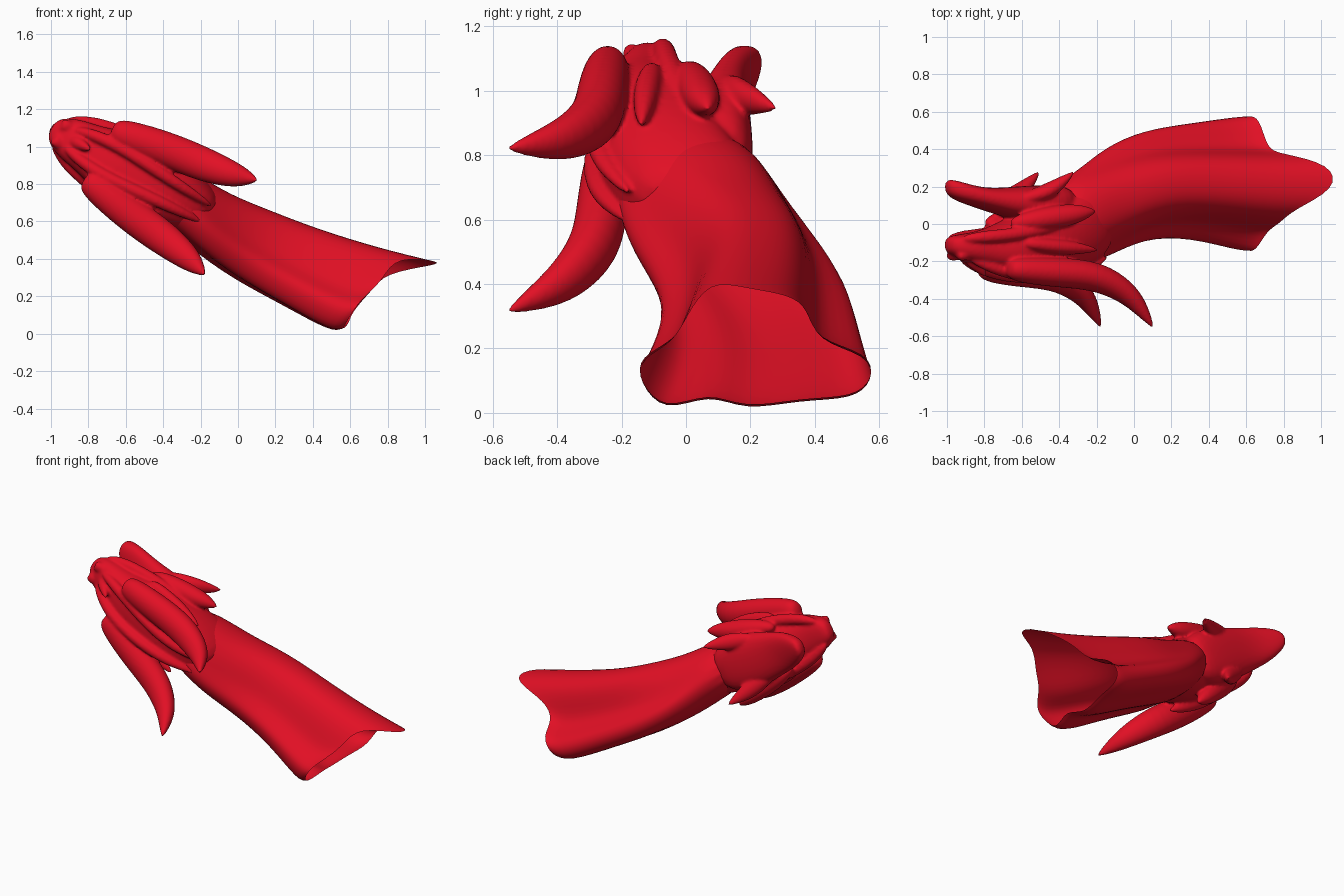
import bpy, bmesh, math
from mathutils import Vector

if "Cube" in bpy.data.objects:
    bpy.data.objects.remove(bpy.data.objects["Cube"])

red = bpy.data.materials.new("crimson red")
red.diffuse_color = (0.76, 0.005, 0.018, 1)
red.use_nodes = True
red.node_tree.nodes["Principled BSDF"].inputs["Base Color"].default_value = red.diffuse_color

# Head frame: the head lies rolled on its side, its crown facing -y
O = Vector((-0.05, 0, 0.575))
F = Vector((-0.875, 0, 0.484))
L = Vector((0.484, 0, 0.875))
U = Vector((0, -1, 0))
head_parts = []


def head(s, w, h):
    return O + F * s + L * w + U * h


def loft(name, rings, cap=(True, True), levels=2):
    """Skin a list of equal rings and smooth it."""
    bm = bmesh.new()
    vs = [[bm.verts.new(p) for p in r] for r in rings]
    n = len(vs[0])
    for a, b in zip(vs, vs[1:]):
        for i in range(n):
            j = (i + 1) % n
            bm.faces.new((a[i], a[j], b[j], b[i]))
    for flag, ring in zip(cap, (vs[0], vs[-1])):
        if flag:
            bm.faces.new(ring)
    bmesh.ops.recalc_face_normals(bm, faces=bm.faces)
    me = bpy.data.meshes.new(name)
    bm.to_mesh(me)
    bm.free()
    me.materials.append(red)
    for p in me.polygons:
        p.use_smooth = True
    ob = bpy.data.objects.new(name, me)
    bpy.context.collection.objects.link(ob)
    m = ob.modifiers.new("smooth", 'SUBSURF')
    m.levels = m.render_levels = levels
    return ob


def shell(name, stations, power=0.8, n=14):
    """Head volume from stations (s, half width, low h, high h)."""
    rings = []
    for s, w, lo, hi in stations:
        ring = []
        for i in range(n):
            t = 2 * math.pi * i / n
            c, d = math.cos(t), math.sin(t)
            c = math.copysign(abs(c) ** power, c)
            d = math.copysign(abs(d) ** power, d)
            ring.append(head(s, w * c * 1.03, (lo + hi) / 2 + (hi - lo) / 2 * d * 1.03))
        rings.append(ring)
    head_parts.append(loft(name, rings))


def spike(name, path, flat=1.0, sides=(1, -1), n=10):
    """Tapered tube along (s, w, h, radius), mirrored across the head."""
    for sg in sides:
        pts = [head(s, w * sg, h) for s, w, h, r in path]
        rings = []
        for i, p in enumerate(pts):
            t = (pts[min(i + 1, len(pts) - 1)] - pts[max(i - 1, 0)]).normalized()
            a = (L - t * L.dot(t)).normalized()
            b = t.cross(a)
            r = path[i][3] * 1.05
            rings.append([p + a * r * math.cos(k * 2 * math.pi / n)
                          + b * r * flat * math.sin(k * 2 * math.pi / n) for k in range(n)])
        head_parts.append(loft(name + ("_left" if sg > 0 else "_right"), rings))


# Neck: open tube; stations are bottom (x,z), top (x,z), y range, share of lobed section
lobed = [(-.01, .17), (.1, -.05), (.3, .1), (.45, -.03), (.7, .05), (.93, .05), (1.02, .18), (1.0, .36),
         (.76, .44), (.73, .75), (.65, .96), (.46, 1.01), (.3, .95), (.2, .7), (.15, .44), (-.01, .33)]
stations = [((.5, .005), (.76, .46), -.14, .57, 1), ((.25, .145), (.42, .565), -.07, .535, .9),
            ((0, .275), (.18, .66), -.075, .505, .75), ((-.2, .41), (-.05, .75), -.18, .42, .5),
            ((-.35, .54), (-.2, .85), -.23, .30, .15), ((-.5, .68), (-.38, .92), -.22, .20, 0)]


def neck_ring(st):
    (bx, bz), (tx, tz), y0, y1, k = st
    out = []
    for i, (a, b) in enumerate(lobed):
        t = math.pi + .3 + i * math.pi / 8
        a = k * a + (1 - k) * (.5 + .5 * math.cos(t))
        b = k * b + (1 - k) * (.5 + .5 * math.sin(t))
        out.append(Vector((bx + (tx - bx) * b, y0 + (y1 - y0) * a, bz + (tz - bz) * b)))
    return out


rings = [neck_ring(s) for s in stations]
torn = []
for i, p in enumerate(rings[0]):      # torn end with a long tongue at the top
    a, b = lobed[i]
    e = .05 + .05 * b + (.2 if b > .955 else 0) + .012 * (i % 3)
    torn.append(p + Vector((e, 0, -.24 * e if b > .6 else .02)))
loft("neck", [torn] + rings, cap=(False, True))

# Skull with upper jaw, running back into the neck
shell("upper_head", [(1.085, .035, .08, .14), (1.05, .085, .06, .17), (.95, .12, .05, .21),
                     (.85, .135, .03, .23), (.72, .18, -.02, .27), (.55, .20, -.10, .28),
                     (.38, .19, -.17, .27), (.22, .155, -.22, .22), (.08, .1, -.25, .13)])
# Lower jaw, its tip hooked
shell("lower_jaw", [(1.09, .03, -.24, -.17), (1.04, .08, -.235, -.13), (.92, .12, -.2, -.095),
                    (.8, .14, -.19, -.06), (.65, .17, -.2, -.02), (.48, .18, -.21, 0),
                    (.32, .12, -.2, 0)])

# Pair of large swept horns
spike("horn", [(.8, .15, .235, .05), (.74, .155, .245, .085), (.5, .20, .26, .095),
               (.29, .222, .275, .097), (.12, .25, .365, .075), (.04, .272, .465, .045),
               (-.018, .29, .56, .006)], flat=.85)
# Brow ridges
spike("brow_ridge", [(.98, .05, .18, .02), (.86, .08, .23, .035), (.7, .09, .275, .035),
                     (.5, .075, .29, .035), (.3, .06, .265, .032), (.12, .05, .17, .012)])
# Cheek spikes at the jaw hinge
spike("cheek_spike", [(.78, .13, 0, .03), (.65, .17, -.02, .06), (.48, .2, -.045, .065),
                      (.38, .23, -.06, .045), (.31, .25, -.07, .006)])
# Ear fins beneath the horns
spike("ear_fin", [(.72, .17, .1, .04), (.55, .19, .12, .055), (.4, .205, .13, .045),
                  (.27, .21, .14, .008)], flat=.8)
# Chin fins below the jaw
spike("chin_fin", [(.72, .12, -.13, .03), (.58, .15, -.16, .06), (.49, .175, -.215, .045),
                   (.41, .195, -.285, .006)], flat=.8)
# Nostril bumps
spike("nostril", [(.92, .06, .13, .03), (1.0, .052, .155, .038), (1.05, .045, .18, .03),
                  (1.045, .045, .178, .018), (1.01, .05, .16, .012)])
# Nose horn
spike("nose_horn", [(.95, 0, .17, .045), (.9, 0, .225, .035), (.84, 0, .285, .008)], sides=(1,))
# Lip folds along the upper jaw
spike("lip_fold", [(1.04, .07, .08, .02), (.93, .125, .07, .035), (.8, .155, .06, .036),
                   (.66, .18, .04, .034), (.5, .19, .02, .012)])

# Fuse the head parts into one organic skin
bpy.ops.object.select_all(action='DESELECT')
deps = bpy.context.evaluated_depsgraph_get()
bm = bmesh.new()
for ob in head_parts:
    me = bpy.data.meshes.new_from_object(ob.evaluated_get(deps))
    bm.from_mesh(me)
    bpy.data.meshes.remove(me)
for ob in head_parts:
    bpy.data.objects.remove(ob)
me = bpy.data.meshes.new("horned_head")
bm.to_mesh(me)
bm.free()
me.materials.append(red)
fused = bpy.data.objects.new("horned_head", me)
bpy.context.collection.objects.link(fused)
rm = fused.modifiers.new("fuse", 'REMESH')
rm.mode = 'VOXEL'
rm.voxel_size = 0.009
rm.use_smooth_shade = True
sm = fused.modifiers.new("soften", 'SMOOTH')
sm.factor = 0.5
sm.iterations = 7
